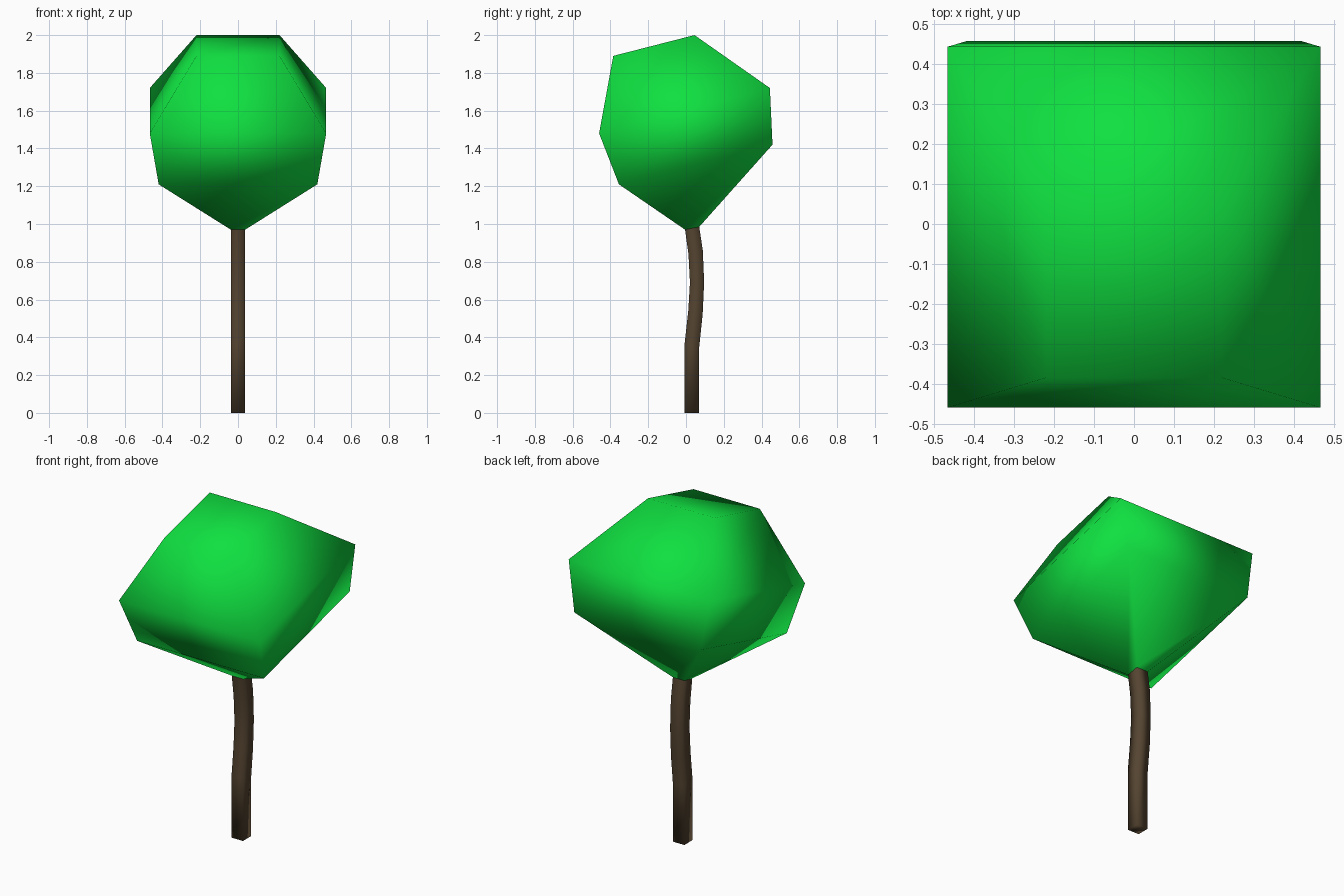
import bpy
import bmesh

cube = bpy.data.objects.get("Cube")
if cube:
    bpy.data.objects.remove(cube, do_unlink=True)


def make_material(name, rgb):
    mat = bpy.data.materials.new(name)
    mat.use_nodes = True
    colour = (*rgb, 1.0)
    mat.diffuse_color = colour
    bsdf = mat.node_tree.nodes["Principled BSDF"]
    bsdf.inputs["Base Color"].default_value = colour
    bsdf.inputs["Roughness"].default_value = 0.9
    return mat


def loft(name, sections, mat, cap_start=False, cap_end=False):
    """Skin tilted rectangles: (half width, front y, front z, back y, back z)."""
    bm = bmesh.new()
    rings = []
    for w, fy, fz, by, bz in sections:
        corners = [(-w, fy, fz), (w, fy, fz), (w, by, bz), (-w, by, bz)]
        rings.append([bm.verts.new(c) for c in corners])
    for low, high in zip(rings, rings[1:]):
        for i in range(4):
            j = (i + 1) % 4
            bm.faces.new((low[i], low[j], high[j], high[i]))
    if cap_start:
        bm.faces.new(rings[0][::-1])
    if cap_end:
        bm.faces.new(rings[-1])
    for face in bm.faces:
        face.smooth = True
    mesh = bpy.data.meshes.new(name)
    bm.to_mesh(mesh)
    bm.free()
    mesh.materials.append(mat)
    obj = bpy.data.objects.new(name, mesh)
    bpy.context.collection.objects.link(obj)
    return obj


bark = make_material("bark brown", (0.09, 0.058, 0.03))
leaf = make_material("leaf green", (0.005, 0.75, 0.052))

# Ring shared by the top of the trunk and the base of the canopy
joint = (0.038, -0.005, 0.97, 0.07, 0.985)

# Square trunk with a gentle backward bow
trunk_sections = [
    (0.038, -0.007, 0.0, 0.07, 0.0),
    (0.038, -0.007, 0.37, 0.07, 0.35),
    (0.038, 0.012, 0.54, 0.088, 0.52),
    (0.038, 0.021, 0.69, 0.096, 0.69),
    (0.038, 0.013, 0.84, 0.089, 0.86),
    joint,
]
loft("trunk", trunk_sections, bark, cap_start=True)

# Boxy canopy that flares from the trunk and tilts forward
canopy_sections = [
    joint,
    (0.42, -0.355, 1.21, 0.458, 1.42),
    (0.467, -0.46, 1.48, 0.444, 1.72),
    (0.22, -0.385, 1.89, 0.045, 2.0),
]
loft("canopy", canopy_sections, leaf, cap_end=True)
